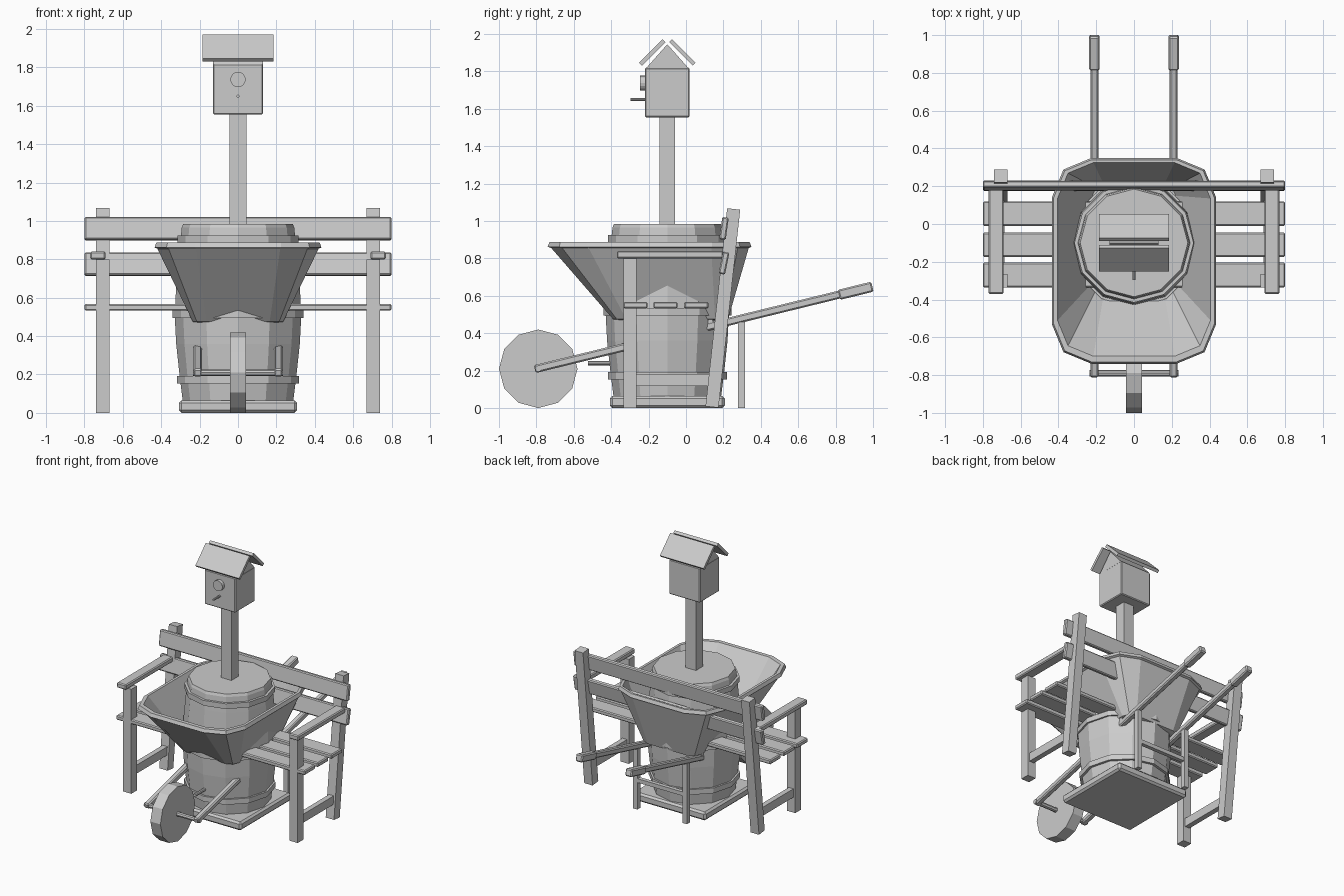
import bpy, bmesh, math
from mathutils import Matrix

if "Cube" in bpy.data.objects:
    bpy.data.objects.remove(bpy.data.objects["Cube"])

CY = -0.1  # shared y centre of barrel and birdhouse


def finish(name, bm, bevel=0.0):
    bmesh.ops.recalc_face_normals(bm, faces=bm.faces)
    me = bpy.data.meshes.new(name)
    bm.to_mesh(me)
    bm.free()
    ob = bpy.data.objects.new(name, me)
    bpy.context.collection.objects.link(ob)
    if bevel:
        m = ob.modifiers.new("bevel", 'BEVEL')
        m.width = bevel
        m.segments = 1
    return ob


def box(name, loc, size, tilt=0.0, bevel=0.0):
    bm = bmesh.new()
    bmesh.ops.create_cube(bm, size=1, matrix=Matrix.Diagonal((*size, 1)))
    ob = finish(name, bm, bevel)
    ob.location = loc
    ob.rotation_euler.x = tilt
    return ob


def rod(name, loc, r, length, axis, sides=12):
    bm = bmesh.new()
    bmesh.ops.create_cone(bm, cap_ends=True, segments=sides, radius1=r, radius2=r, depth=length)
    ob = finish(name, bm)
    ob.location = loc
    ob.rotation_euler = (0, math.pi / 2, 0) if axis == 'x' else (math.pi / 2, 0, 0)
    return ob


def loft(name, rings, closed=False):
    """Skin a stack of equal-length point rings; cap both ends unless closed."""
    bm = bmesh.new()
    vs = [[bm.verts.new(p) for p in ring] for ring in rings]
    pairs = list(zip(vs, vs[1:])) + ([(vs[-1], vs[0])] if closed else [])
    n = len(rings[0])
    for a, b in pairs:
        for i in range(n):
            bm.faces.new((a[i], a[(i + 1) % n], b[(i + 1) % n], b[i]))
    if not closed:
        bm.faces.new(vs[0])
        bm.faces.new(vs[-1])
    return finish(name, bm)


def circle(r, z, n=12):
    return [(r * math.cos(2 * math.pi * i / n), CY + r * math.sin(2 * math.pi * i / n), z)
            for i in range(n)]


def rounded(hx, y0, y1, r, z):
    """Rectangle with two-segment rounded corners."""
    pts = []
    for k, (cx, cy) in enumerate([(hx - r, y1 - r), (r - hx, y1 - r), (r - hx, y0 + r), (hx - r, y0 + r)]):
        for j in range(3):
            a = math.pi / 2 * (k + j / 2)
            pts.append((cx + r * math.cos(a), cy + r * math.sin(a), z))
    return pts


# Bench: seat and back slats
for y in (-0.27, -0.11, 0.055):
    box("seat_slat", (0, y, 0.55), (1.6, 0.13, 0.035), 0, 0.007)
box("back_slat_low", (0, 0.203, 0.775), (1.6, 0.035, 0.12), -0.2, 0.007)
box("back_slat_high", (0, 0.203, 0.96), (1.6, 0.035, 0.12), -0.14, 0.007)

# Bench: legs, arms and stretchers on both sides
for s in (-1, 1):
    box("bench_front_leg", (s * 0.705, -0.3, 0.4), (0.07, 0.07, 0.8))
    box("bench_back_leg", (s * 0.705, 0.197, 0.535), (0.07, 0.07, 1.065), -0.109)
    box("armrest", (s * 0.73, -0.085, 0.82), (0.08, 0.57, 0.04), 0, 0.007)
    box("bench_stretcher", (s * 0.705, -0.06, 0.15), (0.04, 0.46, 0.065))

# Barrel with hoops and tap
profile = [(0.285, 0.04), (0.305, 0.2), (0.322, 0.36), (0.33, 0.51),
           (0.322, 0.66), (0.305, 0.85), (0.293, 0.965), (0.285, 0.985)]
loft("barrel", [circle(r, z) for r, z in profile])
for r, z in ((0.318, 0.172), (0.342, 0.515), (0.316, 0.905)):
    loft("barrel_hoop", [circle(r, z - 0.02), circle(r, z + 0.02)])
rod("barrel_tap", (0, -0.45, 0.24), 0.012, 0.15, 'y', 8)

# Wheelbarrow tray: thin open shell with a lip
loft("barrow_tray", [
    rounded(0.215, -0.36, 0.2, 0.06, 0.47),
    rounded(0.235, -0.39, 0.225, 0.07, 0.475),
    rounded(0.42, -0.72, 0.335, 0.2, 0.855),
    rounded(0.435, -0.74, 0.35, 0.21, 0.862),
    rounded(0.425, -0.73, 0.34, 0.2, 0.888),
    rounded(0.405, -0.70, 0.325, 0.19, 0.888),
    rounded(0.22, -0.37, 0.21, 0.06, 0.49),
    rounded(0.2, -0.35, 0.19, 0.05, 0.488)])

# Wheelbarrow wheel, axle, handles and legs
rod("barrow_wheel", (0, -0.79, 0.21), 0.21, 0.085, 'x')
rod("barrow_axle", (0, -0.79, 0.21), 0.017, 0.47, 'x', 8)
for s in (-1, 1):
    box("barrow_handle", (s * 0.21, 0.09, 0.428), (0.043, 1.85, 0.043), 0.24, 0.008)
    box("barrow_grip", (s * 0.21, 0.907, 0.627), (0.055, 0.185, 0.055), 0.24, 0.008)
    box("barrow_leg", (s * 0.21, 0.297, 0.23), (0.037, 0.037, 0.46))
box("barrow_leg_brace", (0, 0.297, 0.22), (0.42, 0.03, 0.03))
box("barrow_crossbar", (0, 0.125, 0.447), (0.46, 0.045, 0.05), 0.24)

# Birdhouse: base, post, box, gable and roof
box("post_base", (0, CY, 0.033), (0.615, 0.615, 0.065), 0, 0.014)
box("post", (0, CY, 0.81), (0.088, 0.085, 1.5))
box("birdhouse_box", (0, CY, 1.687), (0.262, 0.24, 0.265), 0, 0.006)
loft("birdhouse_gable", [[(x, CY - 0.115, 1.815), (x, CY + 0.115, 1.815), (x, CY, 1.945)]
                         for x in (-0.13, 0.13)])
for s in (-1, 1):
    box("roof_panel", (0, CY + s * 0.081, 1.901), (0.37, 0.178, 0.022), -s * math.pi / 4)
rod("entrance_ring", (0, -0.23, 1.737), 0.04, 0.03, 'y', 16)
rod("perch", (0, -0.255, 1.65), 0.008, 0.085, 'y', 8)
